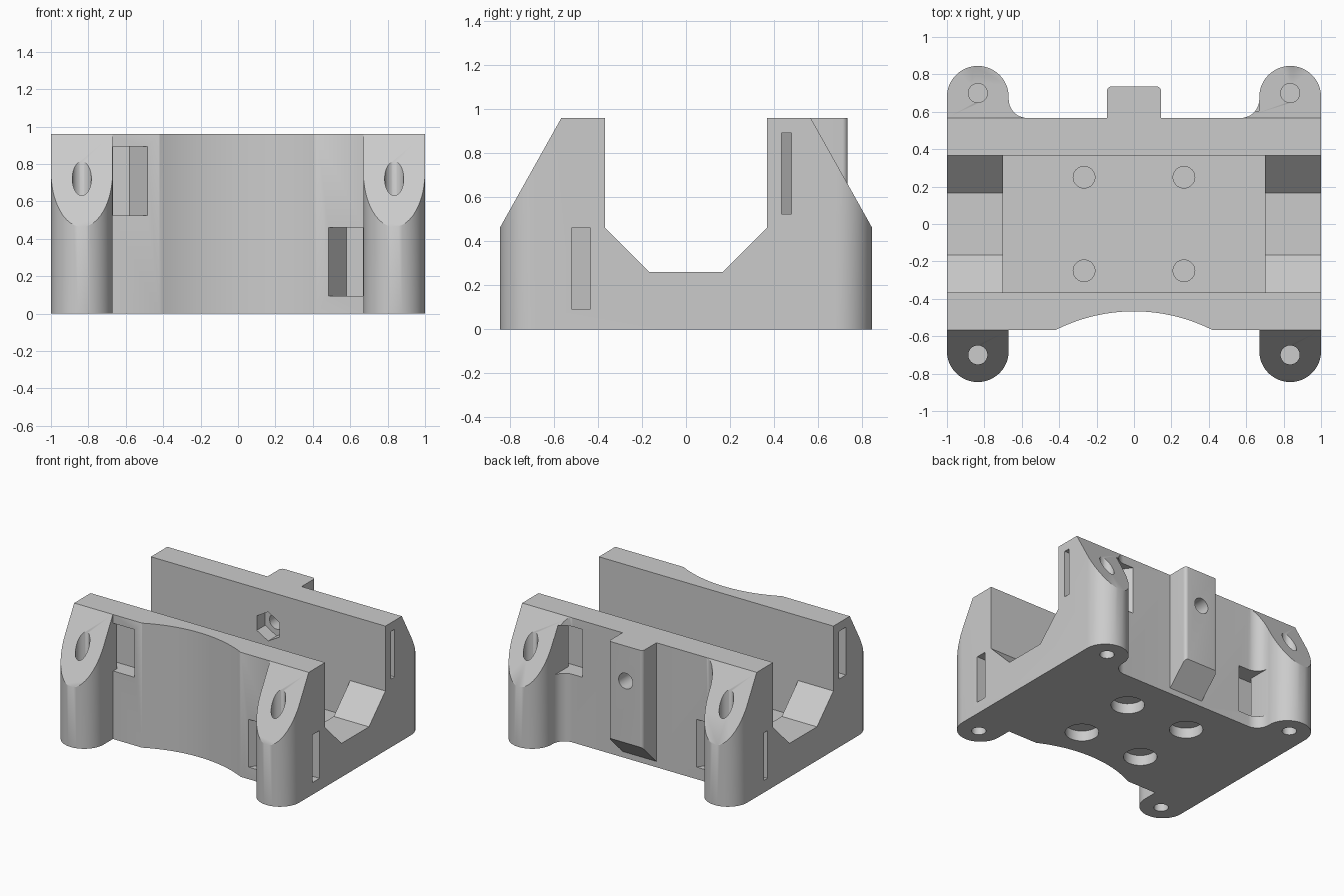
import bpy, bmesh
from math import sin, cos, radians, pi

if "Cube" in bpy.data.objects:
    bpy.data.objects.remove(bpy.data.objects["Cube"], do_unlink=True)

plastic = bpy.data.materials.new("light_grey_plastic")
plastic.use_nodes = True
GREY = (0.6, 0.6, 0.6, 1)
plastic.diffuse_color = GREY
plastic.node_tree.nodes["Principled BSDF"].inputs["Base Color"].default_value = GREY

HEIGHT, WALL_IN, WALL_OUT = 0.96, 0.367, 0.567
POST_X, POST_Y, POST_R = 0.835, 0.68, 0.165
AXES = {"X": lambda a, b, h: (h, a, b),
        "Y": lambda a, b, h: (a, h, b),
        "Z": lambda a, b, h: (a, b, h)}


def arc(cx, cy, r, start, end, steps=24):
    angles = [radians(start + (end - start) * i / steps) for i in range(steps + 1)]
    return [(cx + r * cos(t), cy + r * sin(t)) for t in angles]


def rect(a0, a1, b0, b1):
    return [(a0, b0), (a1, b0), (a1, b1), (a0, b1)]


def disc(cx, cy, r, sides=40, turn=0):
    return arc(cx, cy, r, turn, turn + 360, sides)[:-1]


def prism(name, points, axis, low, high):
    """Extrude a flat outline along an axis."""
    bm = bmesh.new()
    face = bm.faces.new([bm.verts.new(AXES[axis](a, b, low)) for a, b in points])
    top = bmesh.ops.extrude_face_region(bm, geom=[face])["geom"]
    move = AXES[axis](0, 0, high - low)
    bmesh.ops.translate(bm, vec=move, verts=[v for v in top if isinstance(v, bmesh.types.BMVert)])
    bmesh.ops.recalc_face_normals(bm, faces=bm.faces)
    mesh = bpy.data.meshes.new(name)
    bm.to_mesh(mesh)
    bm.free()
    mesh.materials.append(plastic)
    ob = bpy.data.objects.new(name, mesh)
    bpy.context.collection.objects.link(ob)
    return ob


def combine(target, tool, operation="DIFFERENCE"):
    mod = target.modifiers.new("combine", "BOOLEAN")
    mod.operation, mod.solver, mod.object = operation, "EXACT", tool
    bpy.context.view_layer.objects.active = target
    bpy.ops.object.modifier_apply(modifier=mod.name)
    bpy.data.objects.remove(tool, do_unlink=True)


# Body outline: rear edge, filleted rear post, front post, arched front
half = [(0.15, WALL_OUT)]
half += arc(0.57, WALL_OUT + 0.1, 0.1, -90, 0, 12)
half += arc(POST_X, POST_Y, POST_R, 180, 0)
half += arc(POST_X, -POST_Y, POST_R, 0, -180)
half += [(0.67, -WALL_OUT)]
half += arc(0, -1.397, 0.93, 63.15, 90, 20)
outline = half + [(-x, y) for x, y in reversed(half[:-1])]
body = prism("mount_body", outline, "Z", 0, HEIGHT)

# Sloped post tops, front and rear
for s in (-1, 1):
    slope = [(s * WALL_OUT, HEIGHT), (s * 0.847, 0.46), (s * 1.1, 0.46),
             (s * 1.1, 1.2), (s * WALL_OUT, 1.2)]
    combine(body, prism("slope_cutter", slope, "X", -1.2, 1.2))

# Rear boss with rounded corners and a chamfered foot
boss_plan = [(-0.145, 0.47), (0.145, 0.47)]
boss_plan += arc(0.12, 0.71, 0.025, 0, 90, 8) + arc(-0.12, 0.71, 0.025, 90, 180, 8)
boss = prism("boss", boss_plan, "Z", 0.03, HEIGHT)
foot = [(0.4, -0.122), (0.9, 0.378), (0.9, -0.122)]
combine(boss, prism("foot_cutter", foot, "X", -0.3, 0.3))
combine(body, boss, "UNION")

# Open channel with ramped sides, and the deeper middle pocket
channel = [(-WALL_IN, 1.2), (-WALL_IN, 0.46), (-0.167, 0.26),
           (0.167, 0.26), (WALL_IN, 0.46), (WALL_IN, 1.2)]
combine(body, prism("channel_cutter", channel, "X", -1.2, 1.2))
combine(body, prism("pocket_cutter", rect(-0.7, 0.7, -WALL_IN, WALL_IN), "Z", 0.18, 1.2))

for sx in (-1, 1):
    for sy in (-1, 1):
        # Strap passages from each end face to a window beside the post
        outer = 0.52 if sy < 0 else 0.48
        plan = [(1.1, 0.435), (0.58, 0.435), (0.485, WALL_OUT), (0.485, 0.75),
                (0.668, 0.75), (0.668, outer), (1.1, outer)]
        plan = [(sx * x, sy * y) for x, y in plan]
        low = 0.525 if sx * sy > 0 else 0.093
        combine(body, prism("strap_cutter", plan, "Z", low, low + 0.368))

        # Post screw holes, split by a thin web
        hole = disc(sx * POST_X, sy * 0.7, 0.051)
        combine(body, prism("post_hole_cutter", hole, "Z", -0.1, 0.1))
        combine(body, prism("post_hole_cutter", hole, "Z", 0.115, 1.2))

        # Floor screw holes with wide recesses beneath
        x, y = sx * 0.267, sy * 0.25
        combine(body, prism("recess_cutter", disc(x, y, 0.118), "Z", -0.1, 0.08))
        combine(body, prism("floor_hole_cutter", disc(x, y, 0.058), "Z", 0.095, 0.3))

# Boss screw hole and hexagonal nut seat
combine(body, prism("boss_hole_cutter", disc(0, 0.69, 0.06), "Y", 0.4, 0.9))
combine(body, prism("nut_cutter", disc(0, 0.69, 0.112, 6, 30), "Y", 0.3, 0.47))

bpy.ops.object.select_all(action="DESELECT")
body.select_set(True)
bpy.context.view_layer.objects.active = body
bpy.ops.object.shade_smooth_by_angle(angle=pi / 6)
